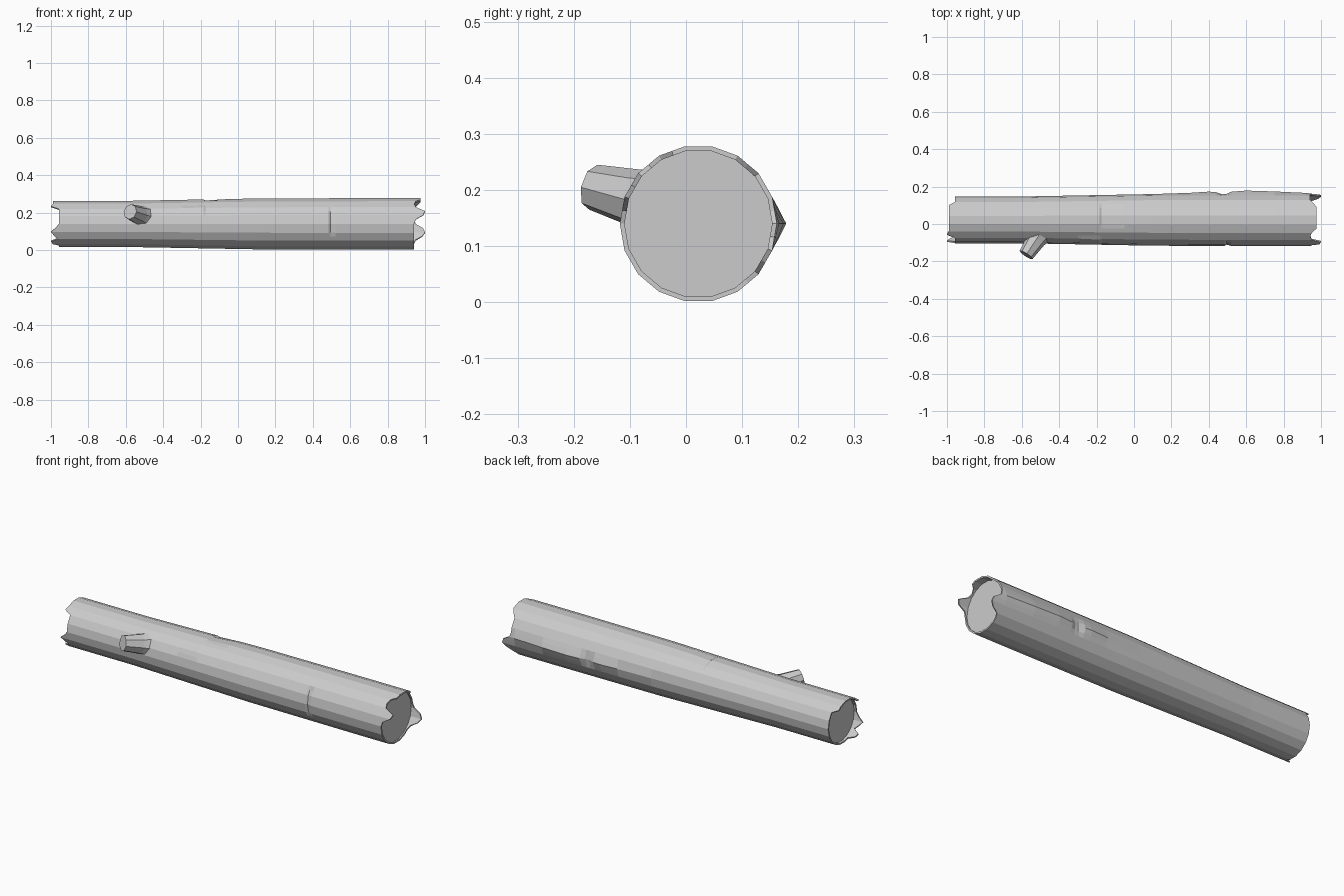
import bpy, bmesh
from math import cos, sin, pi, radians
from mathutils import Vector

cube = bpy.data.objects.get("Cube")
if cube:
    bpy.data.objects.remove(cube)

bark = bpy.data.materials.new("grey bark")
bark.use_nodes = True
GREY = (0.6, 0.6, 0.6, 1)
bark.diffuse_color = GREY
bark.node_tree.nodes["Principled BSDF"].inputs["Base Color"].default_value = GREY

COLS = 36          # 18 flat sides, each split once for the broken rims
CY, CZ = 0.022, 0.14


def finish(bm, name):
    bmesh.ops.recalc_face_normals(bm, faces=bm.faces)
    mesh = bpy.data.meshes.new(name)
    bm.to_mesh(mesh)
    bm.free()
    mesh.materials.append(bark)
    obj = bpy.data.objects.new(name, mesh)
    bpy.context.collection.objects.link(obj)
    return obj


def trunk_radius(x):
    if x < 0.1:
        t = min(max((x + 0.6) / 0.7, 0), 1)
        return 0.125 + 0.013 * t
    return 0.138 + 0.002 * min((x - 0.1) / 0.6, 1)


def ring_point(x, j, scale=1, bump=0):
    flat = 1 if j % 2 == 0 else cos(pi / 18)
    r = trunk_radius(x) * scale * flat + bump
    a = radians(10 * j)
    return Vector((x, CY + r * cos(a), CZ + r * sin(a)))


def bridge(bm, a, b):
    for j in range(len(a)):
        k = (j + 1) % len(a)
        bm.faces.new((a[j], a[k], b[k], b[j]))


# Broken rim outlines: how far each column reaches at either end
right_rim = {j: 0.975 for j in range(6, 12)}
right_rim.update({5: 0.96, 12: 0.95, 14: 0.95, 15: 1.0, 16: 0.99, 17: 0.95,
                  32: 0.95, 33: 0.985, 34: 1.0, 35: 0.99, 0: 0.95})
left_rim = {j: -0.99 for j in range(5, 13)}
left_rim.update({13: -1.0, 19: -0.975, 20: -1.0, 21: -0.985, 22: -0.965,
                 23: -1.0, 24: -0.99})

# Raised strip of bark along the back, as height at each ring
strip = {0.3: 0.006, 0.4: 0.012, 0.44: 0.009, 0.47: -0.003, 0.52: 0.011,
         0.6: 0.017, 0.75: 0.012, 0.92: 0.004}


def bump_at(x, j):
    bump = 0
    near = min(j, COLS - j)
    if near < 2:
        bump += strip.get(x, 0) * (1 - near / 2)
    if x == 0.495 and 15 <= j <= 20:       # crack on the front
        bump -= 0.007
    if x == -0.175 and 6 <= j <= 10:       # crack on top
        bump -= 0.006
    if x == -0.185 and j in (14, 15):      # small knot
        bump += 0.005
    return bump


# Trunk: outer bark, torn rims, hollow lips and end caps
bm = bmesh.new()
stations = [-0.92, -0.6, -0.3, -0.185, -0.175, -0.05, 0.1, 0.3, 0.4,
            0.44, 0.47, 0.485, 0.495, 0.52, 0.6, 0.75, 0.92]
rings = []


def add_ring(points):
    rings.append([bm.verts.new(p) for p in points])


cols = range(COLS)
add_ring([ring_point(-0.945, j, 0.94) for j in cols])
add_ring([ring_point(left_rim.get(j, -0.958), j, 0.94) for j in cols])
add_ring([ring_point(left_rim.get(j, -0.958), j) for j in cols])
for x in stations:
    add_ring([ring_point(x, j, 1, bump_at(x, j)) for j in cols])
add_ring([ring_point(right_rim.get(j, 0.942), j) for j in cols])
add_ring([ring_point(right_rim.get(j, 0.942), j, 0.94) for j in cols])
add_ring([ring_point(0.935, j, 0.94) for j in cols])
for a, b in zip(rings, rings[1:]):
    bridge(bm, a, b)
bm.faces.new(rings[0])
bm.faces.new(rings[-1])
finish(bm, "log_trunk")

# Broken branch stub on the front
bm = bmesh.new()
start, end = Vector((-0.505, -0.055, 0.177)), Vector((-0.577, -0.165, 0.205))
turn = (end - start).to_track_quat('Z', 'Y')
loops = []
for t, r in ((0, 0.062), (0.3, 0.052), (1, 0.041)):
    centre = start.lerp(end, t)
    loops.append([bm.verts.new(centre + turn @ Vector(
        (r * cos(i * pi / 4), r * sin(i * pi / 4), 0))) for i in range(8)])
for a, b in zip(loops, loops[1:]):
    bridge(bm, a, b)
bm.faces.new(loops[0])
bm.faces.new(loops[-1])
finish(bm, "branch_stub")
